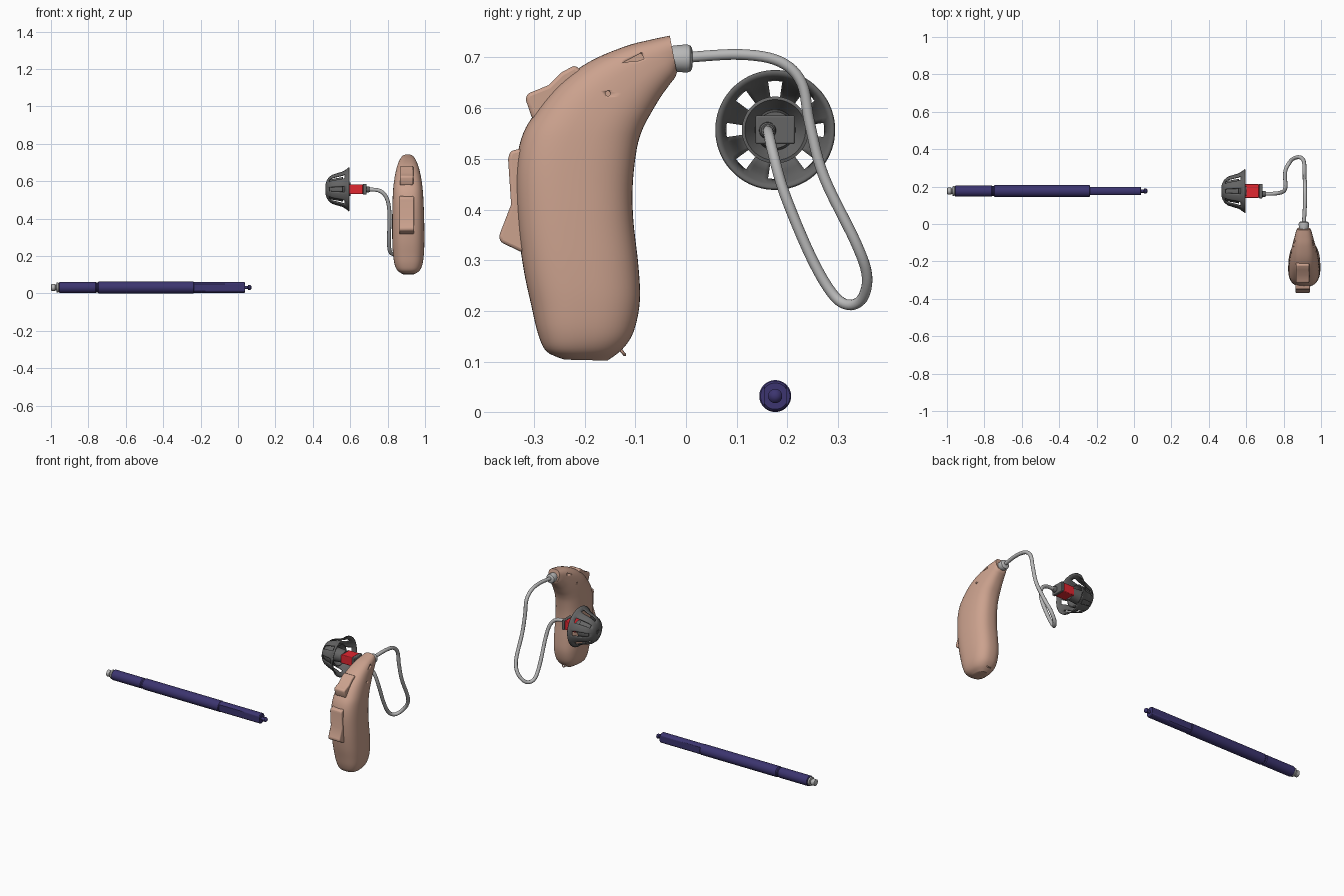
import bpy, bmesh, math
from mathutils import Vector

if "Cube" in bpy.data.objects:
    bpy.data.objects.remove(bpy.data.objects["Cube"])


def material(name, rgb):
    m = bpy.data.materials.new(name)
    m.diffuse_color = (*rgb, 1)
    m.use_nodes = True
    m.node_tree.nodes["Principled BSDF"].inputs["Base Color"].default_value = m.diffuse_color
    return m


SKIN = material("skin_tone", (0.60, 0.36, 0.27))
LIGHT = material("light_grey", (0.48, 0.48, 0.48))
DARK = material("dark_grey", (0.13, 0.13, 0.13))
RED = material("red", (0.75, 0.02, 0.03))
BLUE = material("dark_blue", (0.045, 0.035, 0.16))


def finish(name, bm, mat, bevel=0, angle=35):
    bmesh.ops.recalc_face_normals(bm, faces=bm.faces)
    me = bpy.data.meshes.new(name)
    bm.to_mesh(me)
    bm.free()
    ob = bpy.data.objects.new(name, me)
    bpy.context.collection.objects.link(ob)
    if mat:
        me.materials.append(mat)
    if bevel:
        b = ob.modifiers.new("bevel", "BEVEL")
        b.width, b.segments, b.limit_method = bevel, 3, "ANGLE"
    bpy.ops.object.select_all(action="DESELECT")
    bpy.context.view_layer.objects.active = ob
    ob.select_set(True)
    bpy.ops.object.shade_smooth_by_angle(angle=math.radians(angle))
    return ob


def skin_rings(rings, caps=True):
    bm = bmesh.new()
    vs = [[bm.verts.new(p) for p in r] for r in rings]
    n = len(vs[0])
    for a, b in zip(vs, vs[1:]):
        for i in range(n):
            j = (i + 1) % n
            bm.faces.new((a[i], a[j], b[j], b[i]))
    if caps:
        bm.faces.new(vs[0])
        bm.faces.new(vs[-1])
    return bm


def lathe_rings(profile, axis, centre, n=40, flat=None):
    """profile: (position along axis, radius); centre: the two other coordinates."""
    rings = []
    for t, r in profile:
        ring = []
        for i in range(n):
            a = 2 * math.pi * (i + 0.5) / n
            u, v = r * math.cos(a), r * math.sin(a)
            if flat:
                u = max(-flat, min(flat, u))
            p = [centre[0] + u, centre[1] + v]
            p.insert("xyz".index(axis), t)
            ring.append(p)
        rings.append(ring)
    return rings


def lathe(name, profile, axis, centre, mat, n=40, flat=None):
    return finish(name, skin_rings(lathe_rings(profile, axis, centre, n, flat)), mat)


def prism(name, yz, x0, x1, mat, bevel=0):
    return finish(name, skin_rings([[(x, y, z) for y, z in yz] for x in (x0, x1)]), mat, bevel)


def catmull(pts, steps):
    pts = [Vector(p) for p in pts]
    out = []
    for i in range(len(pts) - 1):
        p0, p1, p2, p3 = pts[max(i - 1, 0)], pts[i], pts[i + 1], pts[min(i + 2, len(pts) - 1)]
        for s in range(steps):
            t = s / steps
            out.append(0.5 * (2 * p1 + (p2 - p0) * t + (2 * p0 - 5 * p1 + 4 * p2 - p3) * t * t
                              + (3 * p1 - p0 - 3 * p2 + p3) * t ** 3))
    return out + [pts[-1]]


# Curved body: sections as (outer y,z), (inner y,z), half width
edges = [((-.24, .104), (-.155, .102), .030), ((-.275, .12), (-.125, .125), .058),
         ((-.292, .155), (-.103, .16), .074), ((-.305, .21), (-.091, .22), .082),
         ((-.32, .28), (-.094, .29), .085), ((-.332, .37), (-.104, .38), .085),
         ((-.336, .47), (-.105, .45), .083), ((-.325, .54), (-.097, .52), .080),
         ((-.298, .59), (-.085, .56), .076), ((-.25, .648), (-.068, .592), .069),
         ((-.19, .692), (-.05, .622), .060), ((-.12, .722), (-.032, .647), .050),
         ((-.07, .735), (-.022, .66), .043), ((-.032, .743), (-.018, .67), .036)]
outer = catmull([(w, *a) for a, b, w in edges], 5)
inner = catmull([(w, *b) for a, b, w in edges], 5)
rings = []
for a, b in zip(outer, inner):
    ring = []
    for i in range(48):
        t = 2 * math.pi * i / 48
        c, s = [math.copysign(abs(f(t)) ** (2 / 2.6), f(t)) for f in (math.cos, math.sin)]
        p = (a + b) / 2 + (b - a) / 2 * c
        p.x = 0.913 - 0.008 * p.z + a.x * s * (1 - 0.08 * c)
        ring.append(p)
    rings.append(ring)
body = finish("body", skin_rings(rings), SKIN)


# Side slots and microphone holes cut into the body
def cut(cutter):
    cutter.hide_render = True
    cutter.hide_set(True)
    m = body.modifiers.new("cut", "BOOLEAN")
    m.operation, m.object, m.solver = "DIFFERENCE", cutter, "EXACT"


slot = [(-.122, .691), (-.088, .709), (-.083, .697), (-.095, .693)]
for side in (-1, 1):
    cut(prism("slot_cutter", slot, .908 + side * .035, .908 + side * .1, None))
    hole = [(-.154 + .005 * math.cos(i * math.pi / 6), .629 + .005 * math.sin(i * math.pi / 6))
            for i in range(12)]
    cut(prism("hole_cutter", hole, .908 + side * .055, .908 + side * .12, None))

# Buttons on the outer edge
prism("upper_button", [(-.219, .685), (-.245, .671), (-.272, .645), (-.314, .628), (-.316, .616),
                       (-.303, .578), (-.26, .58), (-.19, .66)], .866, .937, SKIN, .007)
prism("lower_button", [(-.32, .522), (-.347, .515), (-.351, .50), (-.345, .41), (-.369, .348),
                       (-.366, .336), (-.325, .316), (-.29, .33), (-.29, .51)], .863, .941, SKIN, .007)

# Small ring under the body
bpy.ops.mesh.primitive_torus_add(location=(.91, -.128, .122), rotation=(math.radians(130), 0, 0),
                                 major_radius=.011, minor_radius=.003,
                                 major_segments=24, minor_segments=8)
bpy.context.object.name = "bottom_ring"
bpy.context.object.data.materials.append(SKIN)
bpy.ops.object.shade_smooth()

# Collar and cable
lathe("collar", [(-.035, .024), (-.02, .026), (.001, .028), (.008, .026), (.012, .021), (.013, .012)],
      "y", (.908, .698), LIGHT)
path = catmull([(.908, 0, .700), (.914, .107, .706), (.914, .185, .692), (.914, .228, .65),
                (.912, .244, .57), (.912, .272, .465), (.908, .335, .335), (.885, .357, .27),
                (.85, .348, .225), (.826, .32, .212), (.81, .288, .235), (.808, .245, .31),
                (.81, .195, .43), (.795, .172, .51), (.755, .163, .55), (.685, .161, .556)], 6)
cu = bpy.data.curves.new("cable", "CURVE")
cu.dimensions, cu.bevel_depth, cu.bevel_resolution, cu.use_fill_caps = "3D", .0105, 4, True
sp = cu.splines.new("POLY")
sp.points.add(len(path) - 1)
for q, p in zip(sp.points, path):
    q.co = (*p, 1)
sp.use_smooth = True
cu.materials.append(LIGHT)
bpy.context.collection.objects.link(bpy.data.objects.new("cable", cu))

# Receiver block with its end cap and strain relief
rect = lambda y0, y1, z0, z1: [(y0, z0), (y1, z0), (y1, z1), (y0, z1)]
prism("receiver", rect(.139, .213, .531, .584), .595, .668, RED, .004)
prism("receiver_cap", rect(.137, .215, .529, .586), .668, .687, DARK, .004)
lathe("strain_relief", [(.68, .017), (.70, .016), (.705, .0125)], "x", (.161, .556), DARK, 24)

# Ear dome: flared shell with eight windows
AX = (.176, .557)
shell = [(.470, .012), (.471, .028), (.477, .045), (.487, .062), (.503, .075),
         (.53, .084), (.555, .091), (.572, .099), (.585, .108), (.595, .116)]
bm = skin_rings(lathe_rings(shell, "x", AX, 64), caps=False)
gone = []
for f in bm.faces:
    c = f.calc_center_median()
    ang = math.degrees(math.atan2(c.z - AX[1], c.y - AX[0]))
    if .49 < c.x < .572 and abs((ang + 22.5) % 45 - 22.5) < 11:
        gone.append(f)
bmesh.ops.delete(bm, geom=gone, context="FACES")
dome = finish("ear_dome", bm, DARK)
so = dome.modifiers.new("thickness", "SOLIDIFY")
so.thickness, so.offset = .006, 0

# Dome core
lathe("dome_core", [(.471, .026), (.480, .044), (.495, .054), (.54, .062), (.56, .066), (.562, .060),
                    (.53, .040), (.602, .036), (.602, .015)], "x", AX, DARK)

# Cleaning stick along x
ST = (.176, .032)
lathe("stick_handle", [(-.957, .026), (-.954, .030), (-.762, .030), (-.757, .026), (-.751, .026),
                       (-.746, .0315), (-.238, .0315), (-.235, .029)], "x", ST, BLUE)
lathe("stick_flat_end", [(-.24, .030), (.034, .030), (.038, .026)], "x", ST, BLUE, flat=.022)
lathe("stick_knob", [(.035, .009), (.052, .009), (.055, .013), (.064, .014), (.070, .010), (.073, .004)],
      "x", ST, BLUE, 24)
lathe("stick_tip", [(-1.0, .012), (-.997, .019), (-.978, .019), (-.976, .015), (-.971, .015),
                    (-.969, .026), (-.960, .026), (-.955, .018)], "x", ST, LIGHT, 32)
